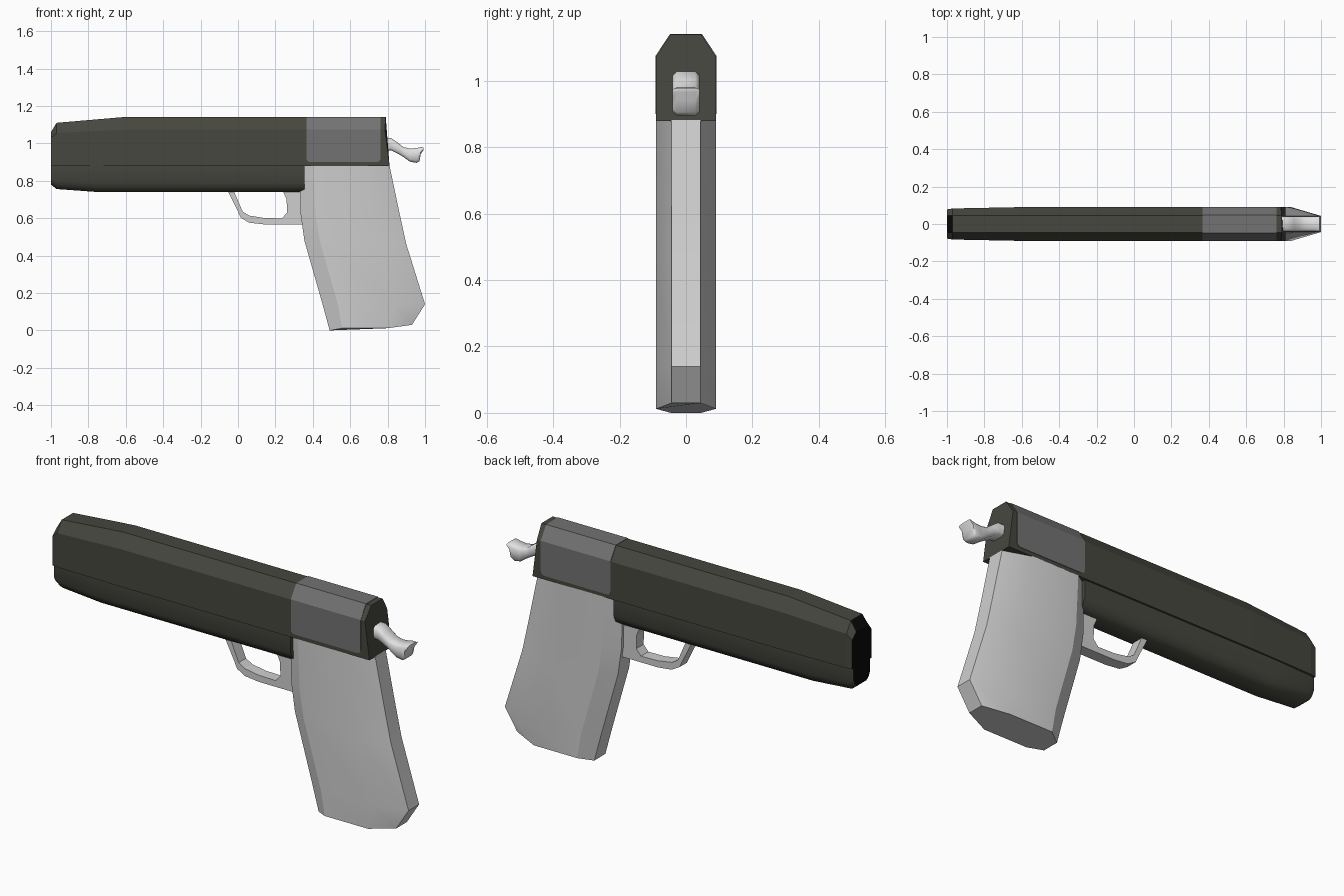
import bpy, bmesh, math

if "Cube" in bpy.data.objects:
    bpy.data.objects.remove(bpy.data.objects["Cube"])


def material(name, rgb):
    m = bpy.data.materials.new(name)
    m.diffuse_color = (*rgb, 1)
    m.use_nodes = True
    m.node_tree.nodes["Principled BSDF"].inputs["Base Color"].default_value = m.diffuse_color
    return m


DARK = material("dark olive metal", (0.062, 0.063, 0.050))
BLACK = material("black muzzle", (0.003, 0.003, 0.003))
PANEL = material("mid grey panel", (0.17, 0.17, 0.17))
GRIP = material("light grey grip", (0.62, 0.62, 0.62))
STEEL = material("pale steel", (0.75, 0.75, 0.75))


def finish(name, bm, mats, angle=None):
    bmesh.ops.recalc_face_normals(bm, faces=bm.faces)
    me = bpy.data.meshes.new(name)
    bm.to_mesh(me)
    bm.free()
    ob = bpy.data.objects.new(name, me)
    bpy.context.collection.objects.link(ob)
    for m in mats:
        me.materials.append(m)
    if angle:
        bpy.ops.object.select_all(action='DESELECT')
        ob.select_set(True)
        bpy.context.view_layer.objects.active = ob
        bpy.ops.object.shade_smooth_by_angle(angle=math.radians(angle))
    return ob


def loft(rings):
    """Skin a list of equal-length 3D rings and cap both ends."""
    bm = bmesh.new()
    rows = [[bm.verts.new(p) for p in r] for r in rings]
    for a, b in zip(rows, rows[1:]):
        n = len(a)
        for i in range(n):
            bm.faces.new((a[i], a[(i + 1) % n], b[(i + 1) % n], b[i]))
    bm.faces.new(rows[0])
    bm.faces.new(rows[-1])
    return bm


def mirrored(half):
    """Close a half section (x, y, z) by mirroring it across y = 0."""
    return half + [(x, -y, z) for x, y, z in reversed(half)]


def extrude_profile(pts, hw):
    return loft([[(x, y, z) for x, z in pts] for y in (-hw, hw)])


def blacken_front(bm):
    bm.normal_update()
    bmesh.ops.recalc_face_normals(bm, faces=bm.faces)
    for f in bm.faces:
        if f.normal.x < -0.75:
            f.material_index = 1


# Slide: chamfered top, tapering to the muzzle, slanted rear
def slide_ring(x, hw, shoulder, top, tw, x_low=None, x_top=None):
    return mirrored([(x_low or x, hw, 0.88), (x, hw, shoulder), (x_top or x, tw, top)])


bm = loft([slide_ring(-1.0, 0.078, 1.03, 1.06, 0.045),
           slide_ring(-0.97, 0.083, 1.055, 1.11, 0.046),
           slide_ring(-0.62, 0.09, 1.073, 1.14, 0.046),
           slide_ring(0.785, 0.09, 1.073, 1.14, 0.046, 0.81, 0.79)])
blacken_front(bm)
finish("slide", bm, [DARK, BLACK])

# Lower frame under the barrel, softly rounded along the bottom
def frame_ring(x, hw, bottom, r):
    return mirrored([(x, hw, 0.885), (x, hw, bottom + r), (x, hw - 0.3 * r, bottom + 0.4 * r),
                     (x, hw - 0.8 * r, bottom)])


bm = loft([frame_ring(-1.0, 0.066, 0.78, 0.035), frame_ring(-0.97, 0.072, 0.756, 0.045),
           frame_ring(-0.75, 0.08, 0.74, 0.05), frame_ring(0.355, 0.08, 0.74, 0.05)])
blacken_front(bm)
finish("lower_frame", bm, [DARK, BLACK], 40)

# Grey panel wrapped over the rear of the slide, with rounded lower corners
e = 0.002
bm = loft([mirrored([(x, 0.09 + e, 0.90), (x, 0.09 + e, 1.073 + e), (x, 0.046 + e, 1.14 + e)])
           for x in (0.365, 0.762)])
corners = [ed for ed in bm.edges
           if all(abs(v.co.z - 0.90) < 1e-4 for v in ed.verts)
           and abs(ed.verts[0].co.x - ed.verts[1].co.x) < 1e-4]
bmesh.ops.bevel(bm, geom=corners, offset=0.02, segments=3, affect='EDGES', profile=0.5)
finish("slide_panel", bm, [PANEL])

# Grip: eight-sided section, each row is front x, front z, rear x, rear z
rings = []
for xf, zf, xr, zr in ((0.49, 0.0, 0.93, 0.03), (0.452, 0.14, 1.0, 0.14), (0.355, 0.48, 0.90, 0.46),
                       (0.335, 0.62, 0.865, 0.62), (0.33, 0.882, 0.81, 0.882)):
    w = xr - xf
    rings.append(mirrored([(xf, 0.045, zf), (xf + 0.15 * w, 0.09, max(zf, 0.012)),
                           (xf + 0.71 * w, 0.09, max(zr - 0.018, 0.012) if zr < 0.1 else zr),
                           (xr, 0.043, zr)]))
finish("grip", loft(rings), [GRIP], 22)

# Trigger guard with its rear web against the grip
guard = [(-0.055, 0.745), (0.0, 0.635), (0.015, 0.602), (0.06, 0.576), (0.14, 0.567), (0.35, 0.567),
         (0.35, 0.745), (0.24, 0.745), (0.26, 0.70), (0.262, 0.63), (0.235, 0.599), (0.14, 0.601),
         (0.06, 0.614), (0.025, 0.635), (-0.022, 0.745)]
finish("trigger_guard", extrude_profile(guard, 0.03), [GRIP])

# Hammer: curved spur with rounded edges, rows are x, upper z, lower z
rows = ((0.77, 1.03, 0.965), (0.82, 1.028, 0.962), (0.855, 1.003, 0.945), (0.885, 0.98, 0.927),
        (0.92, 0.972, 0.902), (0.955, 0.975, 0.896), (0.97, 0.979, 0.905), (0.977, 0.98, 0.942),
        (0.993, 0.979, 0.966))
rings = []
for x, zt, zb in rows:
    c = min(0.012, (zt - zb) * 0.3)
    rings.append(mirrored([(x, 0.028, zb), (x, 0.04, zb + c), (x, 0.04, zt - c), (x, 0.028, zt)]))
finish("hammer", loft(rings), [STEEL], 60)
